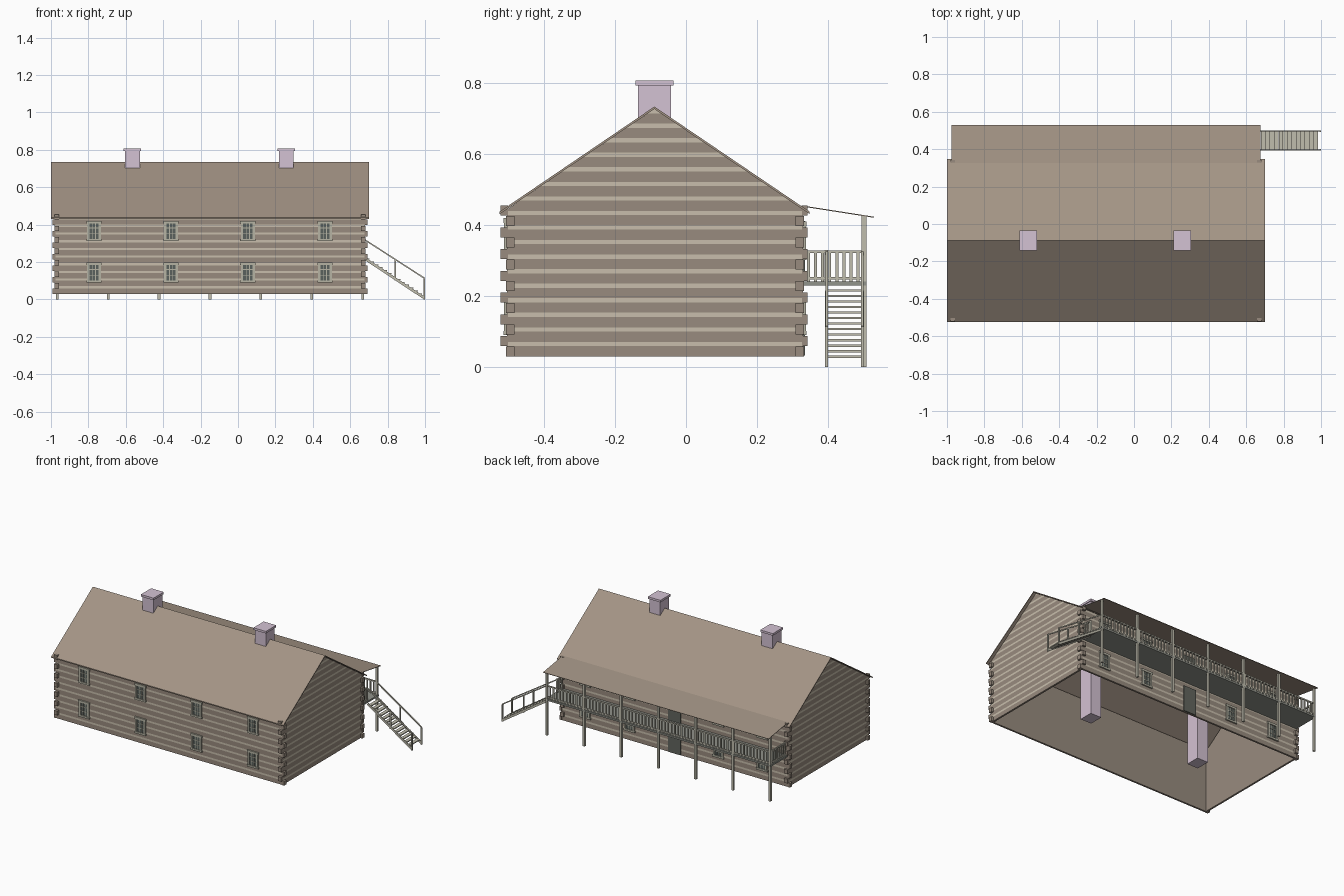
import bpy, bmesh, math
from mathutils import Vector, Matrix

if "Cube" in bpy.data.objects:
    bpy.data.objects.remove(bpy.data.objects["Cube"])


def mat(name, r, g, b):
    m = bpy.data.materials.new(name)
    lin = [((c / 255 + 0.055) / 1.055) ** 2.4 for c in (r, g, b)]
    m.diffuse_color = (*lin, 1)
    m.use_nodes = True
    m.node_tree.nodes["Principled BSDF"].inputs["Base Color"].default_value = m.diffuse_color
    return m


LOG = mat("log brown", 152, 139, 126)
CHINK = mat("chinking cream", 200, 190, 172)
ROOF = mat("roof brown", 163, 148, 133)
LILAC = mat("chimney lilac", 212, 194, 211)
WOOD = mat("porch grey wood", 192, 189, 174)
FRAME = mat("window frame grey", 182, 180, 164)
GLASS = mat("window glass dark", 90, 97, 93)
DOOR = mat("door dark grey", 98, 101, 94)
DECK = mat("deck grey", 145, 147, 139)


class Part:
    """Collects boxes, beams and polygons into one object."""

    def __init__(self, name, *mats):
        self.name, self.mats, self.bm = name, mats, bmesh.new()

    def box(self, x0, x1, y0, y1, z0, z1):
        m = Matrix.Translation(((x0 + x1) / 2, (y0 + y1) / 2, (z0 + z1) / 2))
        m = m @ Matrix.Diagonal((x1 - x0, y1 - y0, z1 - z0, 1))
        bmesh.ops.create_cube(self.bm, size=1, matrix=m)

    def beam(self, p, q, w, h):
        p, q = Vector(p), Vector(q)
        d = q - p
        m = Matrix.Translation((p + q) / 2) @ d.to_track_quat('X', 'Z').to_matrix().to_4x4()
        bmesh.ops.create_cube(self.bm, size=1, matrix=m @ Matrix.Diagonal((d.length, w, h, 1)))

    def poly(self, pts, mi=0):
        f = self.bm.faces.new([self.bm.verts.new(p) for p in pts])
        f.material_index = mi

    def done(self):
        me = bpy.data.meshes.new(self.name)
        self.bm.to_mesh(me)
        self.bm.free()
        for m in self.mats:
            me.materials.append(m)
        ob = bpy.data.objects.new(self.name, me)
        bpy.context.scene.collection.objects.link(ob)


# Main dimensions
X0, X1, Y0, Y1 = -0.98, 0.68, -0.505, 0.33
ZB, ZE, ZR, YR = 0.03, 0.443, 0.734, -0.089
SLOPE = (0.734 - 0.438) / 0.436


def half(z):
    """Half width of the gable wall at height z."""
    return max(0.0005, min((Y1 - Y0) / 2, (ZR - 0.006 - z) / SLOPE))


# Striped log walls: dark logs with light chinking, gables on both ends
levels, z = [], ZB
while z < ZR - 0.006:
    levels += [(z, z + 0.029, 0), (z + 0.029, z + 0.041, 1)]
    z += 0.041
walls = Part("log_walls", LOG, CHINK)
yc = (Y0 + Y1) / 2
for a, b, mi in levels:
    pieces = [(a, ZE), (ZE, b)] if a < ZE < b else [(a, b)]
    for lo, hi in pieces:
        pieces_hi = min(hi, ZR - 0.007)
        if pieces_hi <= lo:
            continue
        h0, h1 = half(lo), half(pieces_hi)
        p = [(yc - h0, lo), (yc + h0, lo), (yc + h1, pieces_hi), (yc - h1, pieces_hi)]
        walls.poly([(X1, y, z) for y, z in p], mi)
        walls.poly([(X0, y, z) for y, z in reversed(p)], mi)
        if hi <= ZE + 1e-6:
            walls.poly([(X0, Y0, lo), (X1, Y0, lo), (X1, Y0, hi), (X0, Y0, hi)], mi)
            walls.poly([(X1, Y1, lo), (X0, Y1, lo), (X0, Y1, hi), (X1, Y1, hi)], mi)
walls.done()

# Plain inner lining, open underneath
lin = Part("inner_lining", LOG)
t = 0.012
for y in (Y0 + t, Y1 - t):
    lin.poly([(X0 + t, y, ZB), (X1 - t, y, ZB), (X1 - t, y, ZE), (X0 + t, y, ZE)])
for x in (X0 + t, X1 - t):
    lin.poly([(x, Y0 + t, ZB), (x, Y1 - t, ZB), (x, Y1 - t, ZE - 0.004),
              (x, YR, ZR - 0.012), (x, Y0 + t, ZE - 0.004)])
# bottom rim of the walls
for x0, x1, y0, y1 in ((X0, X1, Y0, Y0 + t), (X0, X1, Y1 - t, Y1),
                       (X0, X0 + t, Y0 + t, Y1 - t), (X1 - t, X1, Y0 + t, Y1 - t)):
    lin.poly([(x0, y0, ZB), (x0, y1, ZB), (x1, y1, ZB), (x1, y0, ZB)])
lin.done()

# Interlocking log ends at the four corners
ends = Part("corner_log_ends", LOG)
for k in range(7):
    zs, zf = 0.073 + 0.0613 * k, 0.044 + 0.0613 * k
    for xa, xb in ((X0 - 0.002, X0 + 0.022), (X1 - 0.022, X1 + 0.002)):
        ends.box(xa, xb, Y0 - 0.017, Y0 + 0.003, zs - 0.014, zs + 0.014)
        ends.box(xa, xb, Y1 - 0.003, Y1 + 0.013, zs - 0.014, zs + 0.014)
    for ya, yb in ((Y0 - 0.002, Y0 + 0.022), (Y1 - 0.022, Y1 + 0.002)):
        ends.box(X0 - 0.013, X0 + 0.003, ya, yb, zf - 0.014, zf + 0.014)
        ends.box(X1 - 0.003, X1 + 0.013, ya, yb, zf - 0.014, zf + 0.014)
ends.done()

# Main roof: thin folded slab
roof = Part("main_roof", ROOF)
sec = [(-0.525, 0.438), (YR, ZR), (0.348, 0.438), (0.348, 0.431), (YR, ZR - 0.007), (-0.525, 0.431)]
n = len(sec)
for i in range(n):
    (ya, za), (yb, zb) = sec[i], sec[(i + 1) % n]
    roof.poly([(-1.0, ya, za), (0.7, ya, za), (0.7, yb, zb), (-1.0, yb, zb)])
for x in (-1.0, 0.7):
    roof.poly([(x, *sec[i]) for i in (0, 1, 4, 5)])
    roof.poly([(x, *sec[i]) for i in (1, 2, 3, 4)])
bmesh.ops.remove_doubles(roof.bm, verts=roof.bm.verts, dist=1e-5)
bmesh.ops.recalc_face_normals(roof.bm, faces=roof.bm.faces)
roof.done()

# Shallow porch roof
proof = Part("porch_roof", ROOF)
proof.beam((-0.15, 0.325, 0.454), (-0.15, 0.53, 0.422), 1.65, 0.003)
proof.done()

# Chimneys running down to the ground floor
chim = Part("chimneys", LILAC)
for cx in (-0.565, 0.258):
    chim.box(cx - 0.04, cx + 0.04, -0.135, -0.042, ZB, 0.793)
    chim.box(cx - 0.046, cx + 0.046, -0.142, -0.035, 0.793, 0.807)
chim.done()

# Windows and doors
frames, panes, doors = Part("window_frames", FRAME), Part("window_glass", GLASS), Part("doors", DOOR)


def window(cx, z0, y, s):
    """Framed window with muntins; s is the outward y direction."""
    def plate(part, xa, xb, za, zb, d):
        part.box(xa, xb, min(y, y + s * d), max(y, y + s * d), za, zb)
    z1 = z0 + 0.108
    plate(panes, cx - 0.03, cx + 0.03, z0 + 0.01, z1 - 0.01, 0.003)
    for sx in (-1, 1):
        xs = sorted((cx + sx * 0.025, cx + sx * 0.037))
        plate(frames, *xs, z0, z1, 0.008)
        plate(frames, cx + sx * 0.0085 - 0.0018, cx + sx * 0.0085 + 0.0018, z0, z1, 0.005)
    plate(frames, cx - 0.041, cx + 0.041, z0, z0 + 0.012, 0.009)
    plate(frames, cx - 0.041, cx + 0.041, z1 - 0.014, z1, 0.009)
    for f in (0.36, 0.64):
        plate(frames, cx - 0.025, cx + 0.025, z0 + 0.108 * f - 0.002, z0 + 0.108 * f + 0.002, 0.005)


for z0 in (0.09, 0.312):
    for cx in (-0.77, -0.358, 0.053, 0.465):
        window(cx, z0, Y0, -1)
    for cx in (-0.79, -0.47, 0.18, 0.505):
        window(cx, z0 - (0.01 if z0 > 0.2 else 0), Y1, 1)
for z0 in (0.032, 0.242):
    doors.box(-0.195, -0.105, Y1, Y1 + 0.006, z0, z0 + 0.17)
for p in (frames, panes, doors):
    p.done()

# Balcony deck and posts
deck = Part("balcony_deck", DECK)
deck.box(-0.975, 0.675, Y1, 0.508, 0.23, 0.241)
deck.done()
posts = Part("porch_posts", WOOD)
for i in range(7):
    x = -0.967 + 1.634 * i / 6
    posts.box(x - 0.007, x + 0.007, 0.494, 0.508, 0.0, 0.425)
posts.done()

# Balcony railing: rails and balusters along the back and both ends
rail = Part("balcony_railing", WOOD)
for z in (0.25, 0.325):
    rail.box(-0.967, 0.667, 0.497, 0.505, z - 0.004, z + 0.004)
    rail.box(-0.971, -0.963, Y1, 0.5, z - 0.004, z + 0.004)
    rail.box(0.663, 0.671, Y1, 0.395, z - 0.004, z + 0.004)
for i in range(1, 68):
    x = -0.967 + 1.634 * i / 68
    rail.box(x - 0.004, x + 0.004, 0.498, 0.504, 0.241, 0.325)
for i in range(8):
    y = 0.345 + 0.02 * i
    rail.box(-0.97, -0.964, y - 0.004, y + 0.004, 0.241, 0.325)
    if y < 0.39:
        rail.box(0.664, 0.67, y - 0.004, y + 0.004, 0.241, 0.325)
rail.box(0.661, 0.673, 0.39, 0.4, 0.23, 0.33)
rail.done()

# Outside staircase with stringers, treads and hand rails
stairs = Part("staircase", WOOD)
for y in (0.396, 0.497):
    stairs.beam((0.672, y, 0.222), (0.995, y, 0.008), 0.006, 0.014)
    stairs.beam((0.668, y, 0.325), (0.997, y, 0.113), 0.007, 0.007)
    for x in (0.84, 0.996):
        zl = 0.222 - (x - 0.672) * 0.663
        stairs.box(x - 0.004, x + 0.004, y - 0.004, y + 0.004, max(0, zl - 0.01), zl + 0.105)
for i in range(13):
    x, z = 0.692 + 0.0235 * i, 0.216 - 0.0156 * i
    stairs.box(x - 0.012, x + 0.011, 0.398, 0.495, z - 0.003, z + 0.003)
stairs.done()
